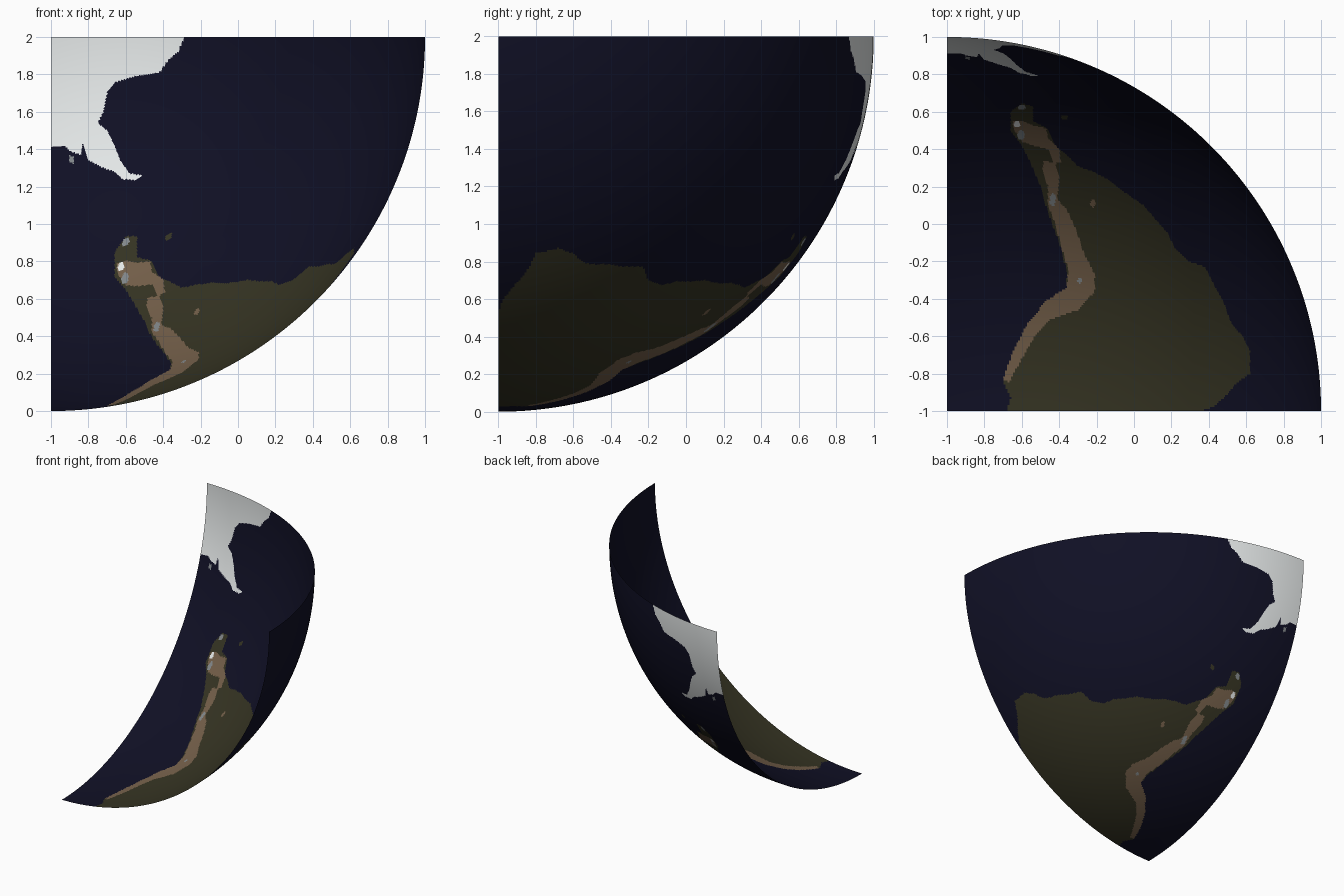
import bpy, bmesh, math

if "Cube" in bpy.data.objects:
    bpy.data.objects.remove(bpy.data.objects["Cube"])

R, N = 2.0, 290
CENTRE = (-1.0, -1.0, 2.0)

# Flat colours
def material(name, rgb):
    m = bpy.data.materials.new(name)
    m.diffuse_color = (*rgb, 1)
    m.use_nodes = True
    m.node_tree.nodes["Principled BSDF"].inputs["Base Color"].default_value = m.diffuse_color
    return m

MATS = [material("ocean navy", (0.005, 0.005, 0.018)),
        material("lowland olive", (0.035, 0.033, 0.016)),
        material("mountain brown", (0.17, 0.112, 0.066)),
        material("ice white", (0.80, 0.83, 0.83)),
        material("glacier grey", (0.22, 0.24, 0.25))]
OCEAN, LAND, MOUNTAIN, ICE, GREY = range(5)

# Coast outlines: continent seen from the top (x, y), polar ice from the front (x, z)
CONTINENT = [(-.68, -1.1), (-.68, -1), (-.66, -.93), (-.70, -.84), (-.65, -.69), (-.58, -.55),
             (-.47, -.41), (-.36, -.34), (-.36, -.25), (-.40, -.1), (-.46, .06), (-.50, .2),
             (-.55, .32), (-.60, .42), (-.66, .5), (-.66, .6), (-.6, .645), (-.54, .63),
             (-.54, .55), (-.46, .51), (-.42, .42), (-.36, .37), (-.30, .31), (-.22, .28),
             (-.14, .24), (-.05, .17), (.05, .1), (.12, .02), (.18, -.05), (.22, -.13),
             (.29, -.2), (.38, -.23), (.43, -.33), (.48, -.42), (.52, -.53), (.58, -.6),
             (.62, -.68), (.62, -.8), (.55, -.85), (.48, -.93), (.42, -.98), (.36, -1), (.36, -1.1)]
RANGE_NORTH = [(-.67, -.85), (-.70, -.83), (-.65, -.69), (-.58, -.55), (-.47, -.41), (-.36, -.34),
               (-.35, -.25), (-.39, -.12), (-.42, 0), (-.46, .1), (-.46, .2), (-.49, .3),
               (-.48, .34), (-.42, .32), (-.40, .25), (-.41, .13), (-.36, .08), (-.31, -.03),
               (-.27, -.15), (-.21, -.27), (-.21, -.36), (-.3, -.46), (-.45, -.51), (-.53, -.6),
               (-.6, -.72)]
RANGE_SOUTH = [(-.65, .55), (-.6, .555), (-.55, .53), (-.47, .51), (-.46, .46), (-.40, .40),
               (-.39, .33), (-.43, .32), (-.46, .4), (-.54, .42), (-.6, .44), (-.64, .5)]
POLAR_ICE = [(-1.1, 2.1), (-.29, 2.1), (-.29, 1.99), (-.32, 1.92), (-.37, 1.88), (-.42, 1.81),
             (-.55, 1.79), (-.65, 1.76), (-.70, 1.7), (-.72, 1.6), (-.75, 1.54), (-.7, 1.5),
             (-.66, 1.42), (-.63, 1.34), (-.58, 1.27), (-.51, 1.26), (-.55, 1.235), (-.62, 1.24),
             (-.66, 1.28), (-.72, 1.3), (-.8, 1.34), (-.83, 1.43), (-.84, 1.37), (-.9, 1.39),
             (-.93, 1.42), (-1.1, 1.4)]
# Small spots seen from the top: x, y, half width, half height, colour
SPOTS = [(-.37, .57, .018, .012, LAND), (-.22, .11, .015, .02, MOUNTAIN),
         (-.625, .535, .016, .02, ICE), (-.605, .475, .02, .025, GREY),
         (-.435, .13, .016, .035, GREY), (-.60, .625, .02, .015, GREY),
         (-.29, -.305, .012, .012, GREY)]


def inside(poly, x, y):
    hit = False
    px, py = poly[-1]
    for qx, qy in poly:
        if (qy > y) != (py > y) and x < (px - qx) * (y - qy) / (py - qy) + qx:
            hit = not hit
        px, py = qx, qy
    return hit


def colour(x, y, z):
    if z > 1.2:
        if x < -.25 and inside(POLAR_ICE, x, z):
            return ICE
        if abs(x + .89) < .012 and abs(z - 1.345) < .02:
            return GREY
        return OCEAN
    if y > .68 or x < -.72 or x > .65:
        return OCEAN
    for sx, sy, a, b, c in SPOTS:
        if ((x - sx) / a) ** 2 + ((y - sy) / b) ** 2 < 1:
            return c
    if x < -.19 and (inside(RANGE_NORTH, x, y) or inside(RANGE_SOUTH, x, y)):
        return MOUNTAIN
    return LAND if inside(CONTINENT, x, y) else OCEAN


# One eighth of a globe, pole towards +y, equator on y = -1
def point(lat, lon):
    return (CENTRE[0] + R * math.cos(lat) * math.sin(lon),
            CENTRE[1] + R * math.sin(lat),
            CENTRE[2] - R * math.cos(lat) * math.cos(lon))

bm = bmesh.new()
step = math.pi / 2 / N
rows = [[bm.verts.new(point(i * step, j * step)) for j in range(N + 1)] for i in range(N)]
pole = bm.verts.new(point(math.pi / 2, 0))
for i in range(N):
    for j in range(N):
        a, b = rows[i][j], rows[i][j + 1]
        if i < N - 1:
            f = bm.faces.new((a, b, rows[i + 1][j + 1], rows[i + 1][j]))
        else:
            f = bm.faces.new((a, b, pole))
        f.material_index = colour(*point((i + .5) * step, (j + .5) * step))
        f.smooth = True

# Wind all faces so normals point away from the globe centre
bm.normal_update()
f = next(iter(bm.faces))
if sum(n * (p - c) for n, p, c in zip(f.normal, f.calc_center_median(), CENTRE)) < 0:
    bmesh.ops.reverse_faces(bm, faces=bm.faces[:])

mesh = bpy.data.meshes.new("globe_octant")
for m in MATS:
    mesh.materials.append(m)
bm.to_mesh(mesh)
bm.free()
bpy.context.collection.objects.link(bpy.data.objects.new("globe_octant", mesh))
